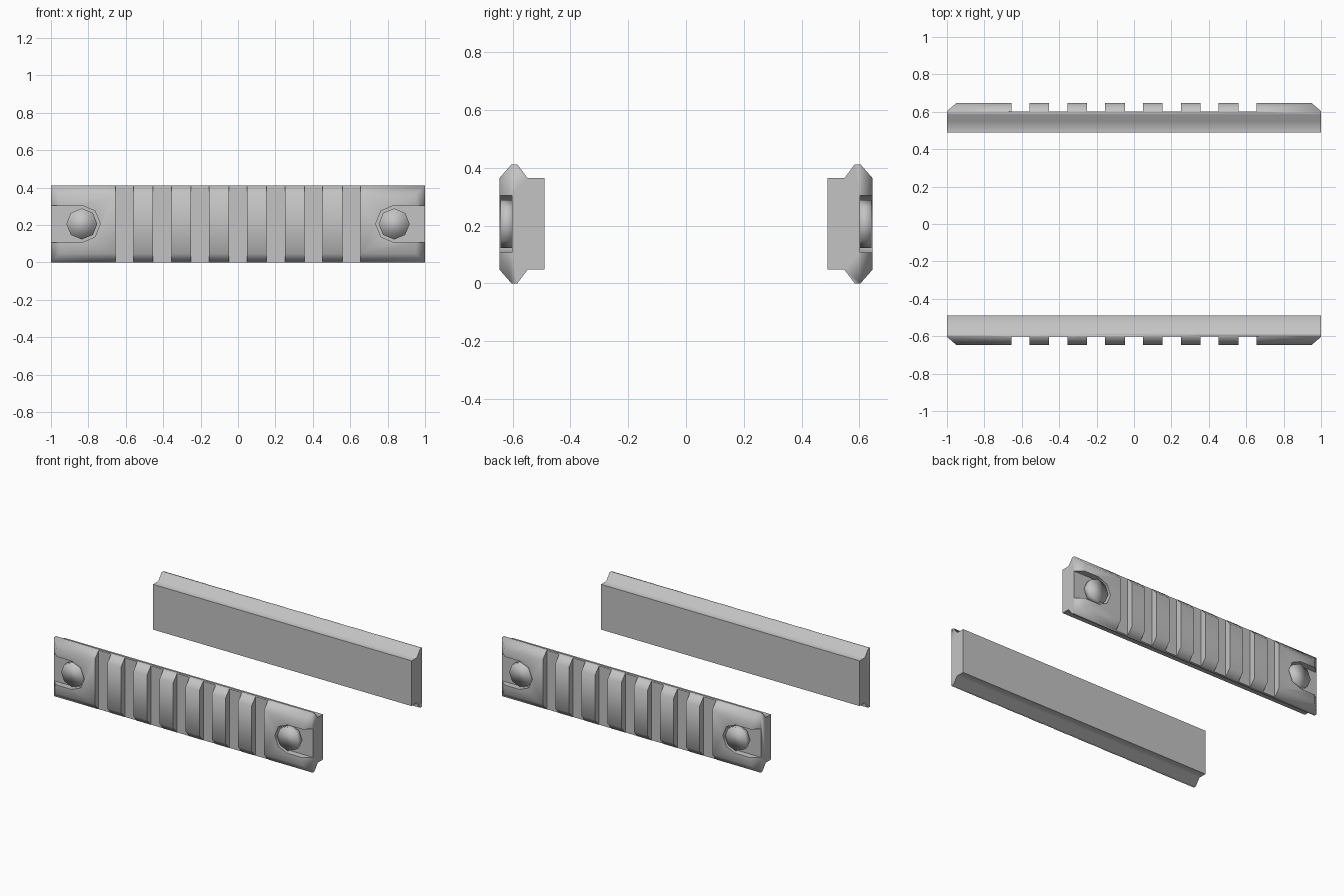
import bpy, bmesh, math
from mathutils import Vector

if "Cube" in bpy.data.objects:
    bpy.data.objects.remove(bpy.data.objects["Cube"])

# Single grey finish
grey = bpy.data.materials.new("metal_grey")
grey.use_nodes = True
colour = (0.55, 0.55, 0.55, 1)
grey.diffuse_color = colour
grey.node_tree.nodes["Principled BSDF"].inputs["Base Color"].default_value = colour

MID_Z = 0.206        # centre height of the rail
FLOOR = 0.602        # distance of the slot floors from the centre plane
FACE = 0.646         # distance of the outer face
SCREW_X = 0.835

# Cross-section as (distance outwards, z), upper half then mirrored down
HALF = [(0.489, 0.364), (0.548, 0.364), (0.584, 0.412), (0.604, 0.412), (FACE, 0.364)]
PROFILE = HALF + [(d, 2 * MID_Z - z) for d, z in reversed(HALF)]


def add_prism(bm, points, offset):
    """Extrude a closed polygon of 3D points by an offset vector."""
    face = bm.faces.new([bm.verts.new(p) for p in points])
    out = bmesh.ops.extrude_face_region(bm, geom=[face])
    verts = [g for g in out["geom"] if isinstance(g, bmesh.types.BMVert)]
    bmesh.ops.translate(bm, verts=verts, vec=Vector(offset))


def make_object(name, bm):
    bmesh.ops.recalc_face_normals(bm, faces=bm.faces[:])
    mesh = bpy.data.meshes.new(name)
    bm.to_mesh(mesh)
    bm.free()
    mesh.materials.append(grey)
    ob = bpy.data.objects.new(name, mesh)
    bpy.context.collection.objects.link(ob)
    return ob


def select_only(ob):
    bpy.ops.object.select_all(action='DESELECT')
    ob.select_set(True)
    bpy.context.view_layer.objects.active = ob


def make_rail(label, side):
    # Body extruded along x
    bm = bmesh.new()
    add_prism(bm, [(-1, side * d, z) for d, z in PROFILE], (2, 0, 0))
    # Chamfered outer corners at both ends
    for end in (-1, 1):
        bmesh.ops.bisect_plane(
            bm, geom=bm.verts[:] + bm.edges[:] + bm.faces[:],
            plane_co=(end, side * 0.604, 0), plane_no=(end * 0.042, side * 0.05, 0),
            clear_outer=True)
        bmesh.ops.holes_fill(bm, edges=[e for e in bm.edges if e.is_boundary], sides=0)
    rail = make_object(label + "_rail", bm)

    # Cutter: cross slots and the screw recesses open to the ends
    bm = bmesh.new()
    depth = (0, side * 0.1, 0)
    for i in range(7):
        x = -0.607 + 0.2022 * i
        x0, x1 = x - 0.0485, x + 0.0485
        add_prism(bm, [(x0, side * FLOOR, -0.1), (x1, side * FLOOR, -0.1),
                       (x1, side * FLOOR, 0.5), (x0, side * FLOOR, 0.5)], depth)
    for end in (-1, 1):
        outline = [(1.1, -0.099), (1.1, 0.099)]
        for k in range(5):
            a = math.radians(90 + 45 * k)
            outline.append((SCREW_X + 0.099 * math.cos(a), 0.099 * math.sin(a)))
        add_prism(bm, [(end * x, side * FLOOR, MID_Z + z) for x, z in outline], depth)
    cutter = make_object(label + "_cutter", bm)
    cutter.hide_render = True

    cut = rail.modifiers.new("slots", 'BOOLEAN')
    cut.operation = 'DIFFERENCE'
    cut.solver = 'EXACT'
    cut.object = cutter
    select_only(rail)
    bpy.ops.object.modifier_apply(modifier=cut.name)
    bpy.data.objects.remove(cutter)
    bpy.ops.object.shade_smooth_by_angle(angle=math.radians(55))

    # Eight-sided screw heads
    for end, where in ((-1, "right"), (1, "left")):
        bm = bmesh.new()
        ring = [math.radians(45 * k) for k in range(8)]
        add_prism(bm, [(end * SCREW_X + 0.083 * math.cos(a), side * 0.595,
                        MID_Z + 0.083 * math.sin(a)) for a in ring], (0, side * 0.048, 0))
        screw = make_object(f"{label}_{where}_screw", bm)
        select_only(screw)
        bpy.ops.object.shade_smooth()


make_rail("front", -1)
make_rail("back", 1)
